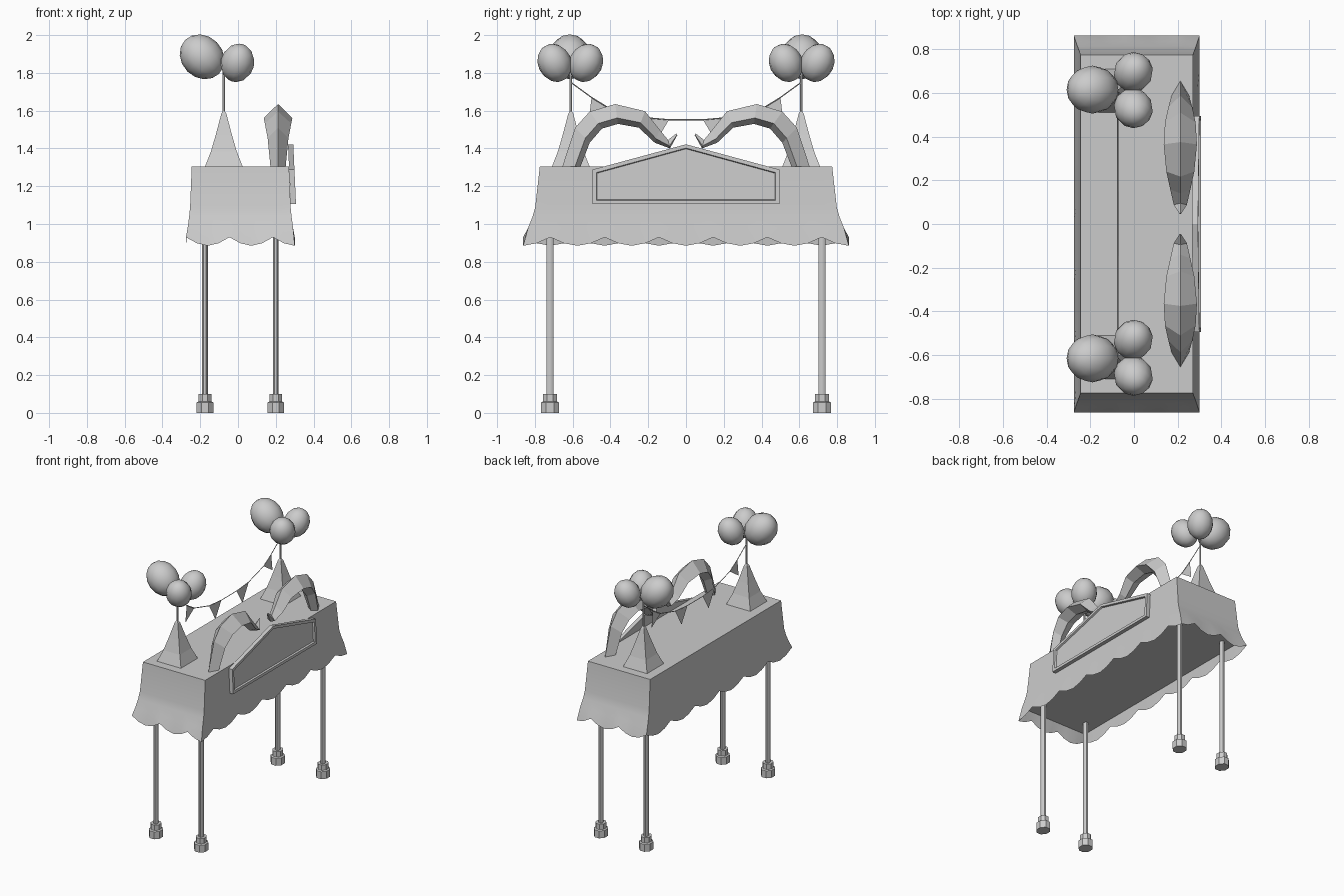
import bpy
from math import sin, cos, pi, radians

if "Cube" in bpy.data.objects:
    bpy.data.objects.remove(bpy.data.objects["Cube"])

CX = 0.0125    # middle of the canopy in x
PX = -0.075    # row of spires and bunting
TOP = 1.305


def mesh(name, verts, faces, smooth=None):
    me = bpy.data.meshes.new(name)
    me.from_pydata(verts, [], faces)
    ob = bpy.data.objects.new(name, me)
    bpy.context.collection.objects.link(ob)
    bpy.ops.object.select_all(action='DESELECT')
    ob.select_set(True)
    bpy.context.view_layer.objects.active = ob
    bpy.ops.object.mode_set(mode='EDIT')
    bpy.ops.mesh.select_all(action='SELECT')
    bpy.ops.mesh.normals_make_consistent(inside=False)
    bpy.ops.object.mode_set(mode='OBJECT')
    if smooth:
        bpy.ops.object.shade_smooth_by_angle(angle=radians(smooth))
    return ob


def loft(name, rings, caps=True, smooth=None):
    n = len(rings[0])
    faces = [(i * n + j, i * n + (j + 1) % n, (i + 1) * n + (j + 1) % n, (i + 1) * n + j)
             for i in range(len(rings) - 1) for j in range(n)]
    if caps:
        faces += [tuple(range(n)), tuple(range((len(rings) - 1) * n, len(rings) * n))]
    return mesh(name, [p for r in rings for p in r], faces, smooth)


def turned(name, x, y, profile, n, phase, sx=1.0, smooth=None):
    """Stack of n-sided rings from (radius, z) pairs."""
    return loft(name, [[(x + sx * r * cos(2 * pi * (k + phase) / n),
                         y + r * sin(2 * pi * (k + phase) / n), z) for k in range(n)]
                       for r, z in profile], smooth=smooth)


# canopy: flared box with a scalloped hem
NL, NS = 24, 10


def canopy_ring(hx, hy, z=None):
    pts = []
    for i in range(NS):      # front
        t = i / NS
        pts.append((CX - hx + 2 * hx * t, -hy, 0.93 - 0.045 * abs(sin(2.5 * pi * t))))
    for i in range(NL):      # right, carries the sign
        t = i / NL
        pts.append((CX + hx, -hy + 2 * hy * t, 0.93 - 0.045 * abs(cos(6 * pi * t))))
    for i in range(NS):      # back
        t = 1 - i / NS
        pts.append((CX - hx + 2 * hx * t, hy, 0.93 - 0.045 * abs(sin(2.5 * pi * t))))
    for i in range(NL):      # left
        t = 1 - i / NL
        pts.append((CX - hx, -hy + 2 * hy * t, 0.93 - 0.045 * abs(sin(6 * pi * t))))
    return [(p[0], p[1], p[2] if z is None else z) for p in pts]


rings = [canopy_ring(0.2575, 0.774, TOP), canopy_ring(0.266, 0.798, 1.09),
         canopy_ring(0.271, 0.812, 1.04), canopy_ring(0.279, 0.836, 0.98),
         canopy_ring(0.288, 0.862)]
n = len(rings[0])
faces = [(i * n + j, i * n + (j + 1) % n, (i + 1) * n + (j + 1) % n, (i + 1) * n + j)
         for i in range(4) for j in range(n)]
mesh("canopy", [p for r in rings for p in r], faces + [tuple(range(n))], 35)
mesh("canopy_underside", canopy_ring(0.279, 0.836, 0.98), [tuple(reversed(range(n)))])

# legs and stepped feet
for x in (-0.175, 0.20):
    for y in (-0.72, 0.72):
        turned("leg", x, y, [(0.021, 0.09), (0.021, 0.985)], 8, 0.5, 0.8, 50)
        turned("foot", x, y, [(0.053, 0), (0.053, 0.055), (0.041, 0.06), (0.041, 0.1)],
               8, 0.5, 0.9)

# sign: five-sided board with a raised frame, leaning with the canopy wall
def outline(d):
    return [(-0.495 + d, 1.105 + d), (0.495 - d, 1.105 + d), (0.495 - d, 1.288 - d * 0.8),
            (0, 1.422 - d), (-0.495 + d, 1.288 - d * 0.8)]


def on_sign(d, depth):
    return [(0.307 - 0.045 * (z - 1.105) - depth, y, z) for y, z in outline(d)]


loft("sign", [on_sign(0, 0.028), on_sign(0, 0), on_sign(0.02, 0), on_sign(0.024, 0.012)])

# arched plumes: (outer y, z), (inner y, z), half width
PLUME = [(0.656, 1.30, 0.56, 1.30, 0.04), (0.587, 1.51, 0.51, 1.43, 0.055),
         (0.51, 1.595, 0.445, 1.505, 0.07), (0.375, 1.635, 0.36, 1.53, 0.076),
         (0.217, 1.597, 0.25, 1.51, 0.064), (0.14, 1.50, 0.165, 1.43, 0.046),
         (0.095, 1.445, 0.085, 1.40, 0.03), (0.05, 1.48, 0.046, 1.47, 0.004)]
for s in (-1, 1):
    rings = []
    for oy, oz, iy, iz, w in PLUME:
        my, mz = oy + (iy - oy) * 0.7, oz + (iz - oz) * 0.7
        rings.append([(0.212, s * oy, oz), (0.212 + w, s * my, mz),
                      (0.212, s * iy, iz), (0.212 - w, s * my, mz)])
    loft("plume", rings)

# spires, poles and balloon clusters
def balloon(name, loc, radii, rot):
    bpy.ops.mesh.primitive_uv_sphere_add(segments=12, ring_count=8, radius=1, location=loc,
                                         rotation=[radians(a) for a in rot])
    ob = bpy.context.object
    ob.name = name
    ob.scale = radii
    bpy.ops.object.shade_smooth()


for s in (-1, 1):
    y = 0.61 * s
    q = 2 ** 0.5
    turned("spire", PX, y, [(0.1 * q, TOP - 0.002), (0.068 * q, 1.385), (0.042 * q, 1.475),
                            (0.013 * q, 1.585), (0.004 * q, 1.60)], 4, 0.5)
    turned("balloon_pole", PX, y, [(0.007, 1.58), (0.007, 1.82)], 6, 0)
    balloon("large_balloon", (-0.19, 0.615 * s, 1.885), (0.11, 0.11, 0.127), (0, -45, 0))
    balloon("small_balloon_outer", (-0.003, 0.695 * s, 1.853), (0.089, 0.089, 0.105),
            (-25 * s, 15, 0))
    balloon("small_balloon_inner", (-0.003, 0.53 * s, 1.853), (0.089, 0.089, 0.105),
            (25 * s, 15, 0))

# bunting string and flags
half = [(0.61, 1.75), (0.50, 1.67), (0.41, 1.615), (0.235, 1.565), (0.09, 1.552)]
path = [(-y, z) for y, z in half] + half[::-1]
cu = bpy.data.curves.new("bunting_string", 'CURVE')
cu.dimensions = '3D'
cu.bevel_depth = 0.003
cu.bevel_resolution = 0
sp = cu.splines.new('POLY')
sp.points.add(len(path) - 1)
for p, (y, z) in zip(sp.points, path):
    p.co = (PX, y, z, 1)
bpy.context.collection.objects.link(bpy.data.objects.new("bunting_string", cu))
FLAGS = [((0.50, 1.67), (0.41, 1.615), (0.515, 1.545)),
         ((0.235, 1.565), (0.09, 1.552), (0.16, 1.435))]
for s in (-1, 1):
    for flag in FLAGS:
        mesh("bunting_flag", [(PX, s * y, z) for y, z in flag], [(0, 1, 2)])
